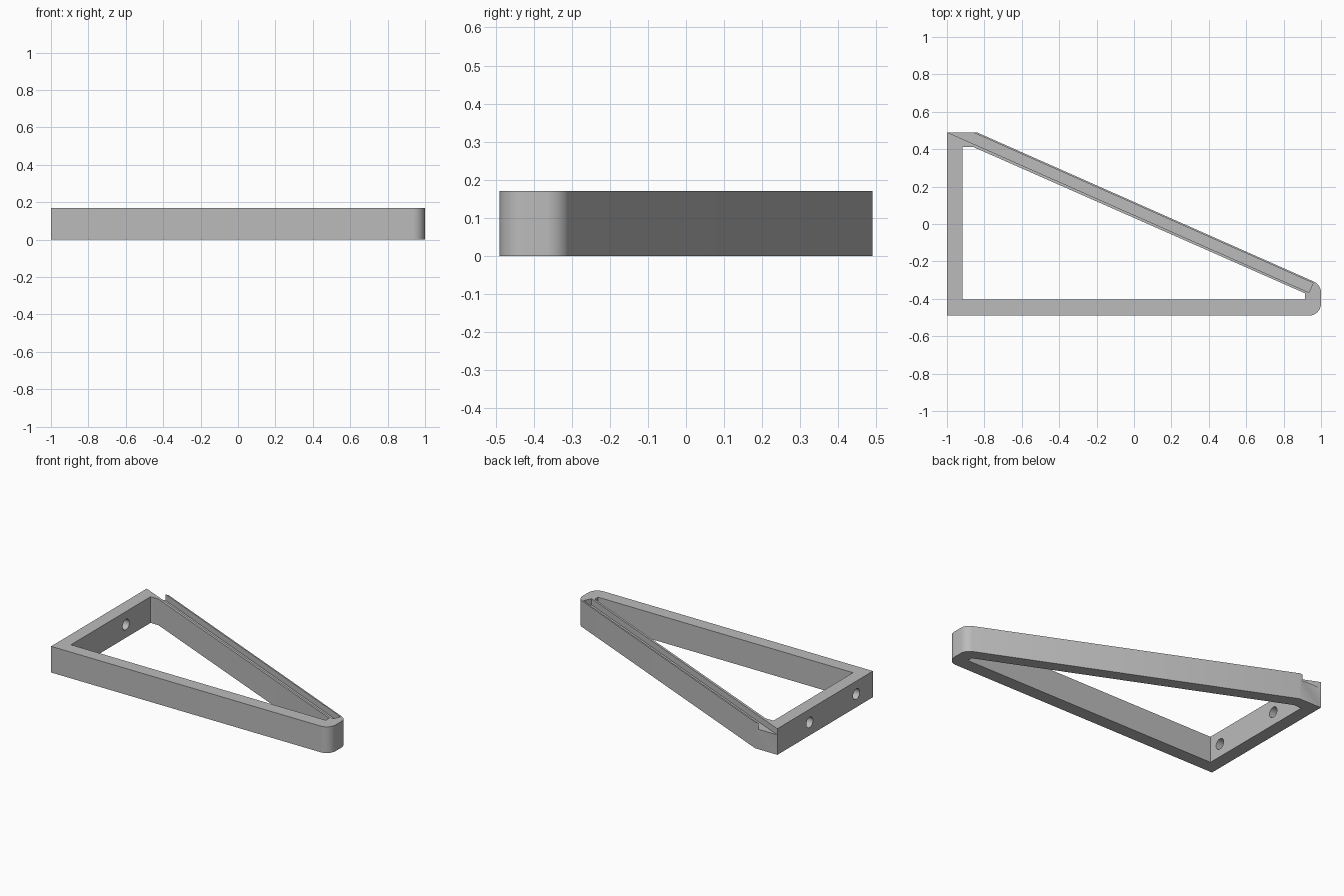
import bpy
import bmesh
from math import radians, tan, cos, sin, pi
from mathutils import Vector, Matrix

if "Cube" in bpy.data.objects:
    bpy.data.objects.remove(bpy.data.objects["Cube"], do_unlink=True)

HEIGHT = 0.17
GROOVE_DEPTH = 0.04

grey = bpy.data.materials.new("plain grey")
grey.use_nodes = True
grey.diffuse_color = (0.5, 0.5, 0.5, 1)
grey.node_tree.nodes["Principled BSDF"].inputs["Base Color"].default_value = (0.5, 0.5, 0.5, 1)


def to_object(name, bm):
    bmesh.ops.recalc_face_normals(bm, faces=bm.faces)
    mesh = bpy.data.meshes.new(name)
    bm.to_mesh(mesh)
    bm.free()
    mesh.materials.append(grey)
    obj = bpy.data.objects.new(name, mesh)
    bpy.context.collection.objects.link(obj)
    return obj


def prism(name, outline, z0, z1):
    """Extrude a flat outline from z0 to z1."""
    bm = bmesh.new()
    face = bm.faces.new([bm.verts.new((p[0], p[1], z0)) for p in outline])
    top = bmesh.ops.extrude_face_region(bm, geom=[face])["geom"]
    bmesh.ops.translate(bm, vec=(0, 0, z1 - z0),
                        verts=[v for v in top if isinstance(v, bmesh.types.BMVert)])
    return to_object(name, bm)


def fillet(prev, corner, nxt, radius, steps=10):
    """Points of a rounded corner."""
    corner = Vector(corner)
    a = (Vector(prev) - corner).normalized()
    b = (Vector(nxt) - corner).normalized()
    half = a.angle(b) / 2
    centre = corner + (a + b).normalized() * radius / sin(half)
    start = corner + a * radius / tan(half) - centre
    sweep = pi - 2 * half
    return [centre + Matrix.Rotation(sweep * i / steps, 2) @ start for i in range(steps + 1)]


def cut(target, cutter):
    mod = target.modifiers.new("cut", 'BOOLEAN')
    mod.operation = 'DIFFERENCE'
    mod.solver = 'EXACT'
    mod.object = cutter
    bpy.context.view_layer.objects.active = target
    bpy.ops.object.modifier_apply(modifier=mod.name)
    bpy.data.objects.remove(cutter, do_unlink=True)


# Outer outline of the triangular frame, rounded at the narrow tip
front_left, front_tip = (-1, -0.49), (1, -0.49)
back_tip, back_end, back_corner = (1, -0.325), (-0.84, 0.49), (-1, 0.49)
outline = [front_left]
outline += fillet(front_left, front_tip, back_tip, 0.065)
outline += fillet(front_tip, back_tip, back_end, 0.065)
outline += [back_end, back_corner]
frame = prism("triangular_frame", outline, 0, HEIGHT)

# Open middle
opening = [(-0.917, -0.405), (0.915, -0.405), (0.915, -0.371), (-0.86, 0.412), (-0.917, 0.412)]
cut(frame, prism("opening_cutter", opening, -0.1, HEIGHT + 0.1))

# Groove along the top of the sloping bar, open at the back corner
slope = (back_tip[1] - back_end[1]) / (back_tip[0] - back_end[0])
groove = [(-1.097, 0.49 - slope * -0.1 + 0.0 if slope > 0 else 0.49 - slope * 0.1),
          (0.935, -0.366), (0.958, -0.316), (-0.96, 0.48 - slope * 0.12)]
cut(frame, prism("groove_cutter", groove, HEIGHT - GROOVE_DEPTH, HEIGHT + 0.1))

# Two screw holes through the upright bar
for y in (-0.32, 0.16):
    bm = bmesh.new()
    bmesh.ops.create_cone(bm, cap_ends=True, segments=32, radius1=0.034, radius2=0.034, depth=0.3,
                          matrix=Matrix.Translation((-0.96, y, HEIGHT / 2)) @ Matrix.Rotation(pi / 2, 4, 'Y'))
    cut(frame, to_object("hole_cutter", bm))

bpy.ops.object.select_all(action='DESELECT')
frame.select_set(True)
bpy.context.view_layer.objects.active = frame
bpy.ops.object.shade_smooth_by_angle(angle=radians(30))
